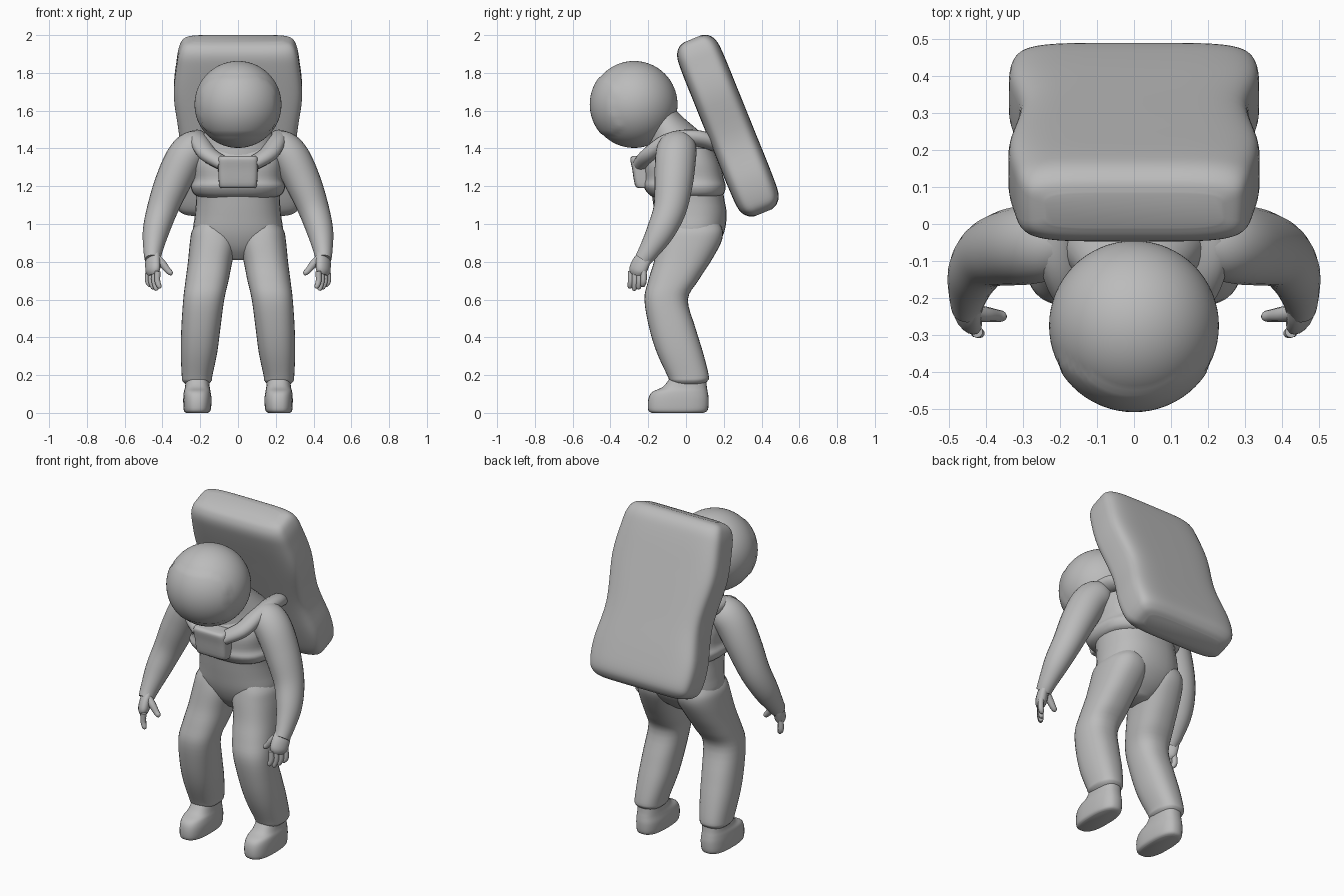
import bpy, bmesh
from math import sin, cos, pi, radians, copysign
from mathutils import Vector

old = bpy.data.objects.get("Cube")
if old:
    bpy.data.objects.remove(old, do_unlink=True)

GREY = (0.5, 0.5, 0.5, 1.0)
suit = bpy.data.materials.new("suit grey")
suit.use_nodes = True
suit.diffuse_color = GREY
suit.node_tree.nodes["Principled BSDF"].inputs["Base Color"].default_value = GREY


def finish(name, bm, mirror=False, angle=50):
    """Turn a bmesh into a smooth shaded object, optionally mirrored."""
    bmesh.ops.recalc_face_normals(bm, faces=bm.faces)
    mesh = bpy.data.meshes.new(name)
    bm.to_mesh(mesh)
    bm.free()
    mesh.materials.append(suit)
    obj = bpy.data.objects.new(name, mesh)
    bpy.context.collection.objects.link(obj)
    if mirror:
        mod = obj.modifiers.new("Mirror", "MIRROR")
        mod.use_mirror_merge = False
    bpy.ops.object.select_all(action="DESELECT")
    obj.select_set(True)
    bpy.context.view_layer.objects.active = obj
    bpy.ops.object.shade_smooth_by_angle(angle=radians(angle))
    return obj


def smooth_rows(rows, steps):
    """Catmull-Rom interpolation through rows of numbers."""
    out = []
    for i in range(len(rows) - 1):
        a, b = rows[max(i - 1, 0)], rows[i]
        c, d = rows[i + 1], rows[min(i + 2, len(rows) - 1)]
        for s in range(steps):
            t = s / steps
            out.append([q + t * (r - p + t * (2*p - 5*q + 4*r - w + t * (3*(q - r) + w - p))) / 2
                        for p, q, r, w in zip(a, b, c, d)])
    return out + [list(rows[-1])]


def skin(name, rings, mirror=False):
    """Bridge closed rings of points and cap both ends."""
    bm = bmesh.new()
    loops = [[bm.verts.new(p) for p in ring] for ring in rings]
    n = len(loops[0])
    for low, high in zip(loops, loops[1:]):
        for i in range(n):
            j = (i + 1) % n
            bm.faces.new((low[i], low[j], high[j], high[i]))
    bm.faces.new(loops[0])
    bm.faces.new(loops[-1])
    return finish(name, bm, mirror)


def loft(name, rows, power=2, segs=32, steps=4, mirror=False):
    """Rows are height, x min, x max, y min, y max of rounded sections."""
    def bend(v):
        return copysign(abs(v) ** (2 / power), v)
    rings = []
    for z, xa, xb, ya, yb in smooth_rows(rows, steps):
        ring = []
        for k in range(segs):
            t = 2 * pi * k / segs
            ring.append(((xa + xb) / 2 + (xb - xa) / 2 * bend(cos(t)),
                         (ya + yb) / 2 + (yb - ya) / 2 * bend(sin(t)), z))
        rings.append(ring)
    return skin(name, rings, mirror)


def tube(name, rows, side, segs=16, steps=5, flat=1.0, mirror=True):
    """Rows are x, y, z, radius along a path; flat thins it across side."""
    path = smooth_rows(rows, steps)
    pts = [Vector(r[:3]) for r in path]
    rings = []
    for i, row in enumerate(path):
        along = (pts[min(i + 1, len(pts) - 1)] - pts[max(i - 1, 0)]).normalized()
        u = Vector(side)
        u = (u - along * u.dot(along)).normalized()
        v = along.cross(u)
        rings.append([pts[i] + row[3] * (u * cos(t) + v * sin(t) * flat)
                      for t in (2 * pi * k / segs for k in range(segs))])
    return skin(name, rings, mirror)


# Helmet with a slightly raised visor
bm = bmesh.new()
bmesh.ops.create_uvsphere(bm, u_segments=64, v_segments=40, radius=0.23)
for v in bm.verts:
    inside = (v.co.x / 0.2) ** 4 + ((v.co.z + 0.01) / 0.15) ** 4
    if v.co.y < 0 and inside < 1:
        v.co *= 1.02
    v.co += Vector((0, -0.275, 1.633))
finish("helmet", bm)

# Neck and shoulders
loft("neck", [(1.36, -.22, .22, -.2, .13), (1.44, -.2, .2, -.2, .12),
              (1.5, -.17, .17, -.21, .06), (1.56, -.14, .14, -.22, -.01),
              (1.62, -.12, .12, -.24, -.07)])

# Torso
loft("torso", [(.81, -.06, .06, -.06, .08), (.87, -.17, .17, -.11, .15),
               (.95, -.235, .235, -.145, .2), (1.05, -.228, .228, -.165, .215),
               (1.15, -.222, .222, -.18, .2), (1.3, -.235, .235, -.2, .18),
               (1.42, -.22, .22, -.18, .13)], power=2.3)

# Vest, its chest box and shoulder straps
loft("vest", [(1.14, -.2, .2, -.17, .17), (1.16, -.235, .235, -.2, .2),
              (1.2, -.25, .25, -.225, .21), (1.24, -.235, .235, -.22, .2),
              (1.32, -.235, .235, -.22, .18), (1.4, -.22, .22, -.18, .15)],
     power=2.8)
loft("chest_box", [(1.19, -.09, .09, -.25, -.14), (1.205, -.1, .1, -.27, -.14),
                   (1.29, -.105, .105, -.285, -.14), (1.345, -.105, .105, -.295, -.14),
                   (1.36, -.095, .095, -.28, -.14)], power=6, segs=48)
tube("shoulder_strap", [(.17, .16, 1.42, .05), (.2, .08, 1.45, .055),
                        (.21, -.02, 1.455, .055), (.2, -.11, 1.43, .055),
                        (.16, -.19, 1.37, .055), (.08, -.235, 1.32, .05)],
     side=(1, 0, .4), flat=0.75)

# Backpack, waisted in the middle and tilted back
pack = loft("backpack", [(-.497, -.25, .25, -.05, .05), (-.48, -.3, .3, -.085, .085),
                         (-.43, -.33, .33, -.114, .114), (-.3, -.338, .338, -.121, .121),
                         (-.08, -.31, .31, -.121, .121), (.18, -.34, .34, -.121, .121),
                         (.36, -.325, .325, -.12, .12), (.44, -.31, .31, -.112, .112),
                         (.482, -.285, .285, -.085, .085), (.497, -.24, .24, -.05, .05)],
            power=5, segs=64, steps=5)
pack.rotation_euler.x = radians(22)
pack.location = (0, .222, 1.52)

# Legs
loft("leg", [(.15, .16, .275, -.06, .09), (.17, .14, .295, -.085, .115),
             (.2, .135, .298, -.1, .12), (.32, .11, .303, -.155, .09),
             (.45, .093, .3, -.195, .05), (.6, .073, .29, -.22, .01),
             (.7, .05, .278, -.2, .065), (.8, .03, .265, -.17, .13),
             (.9, .005, .255, -.15, .185), (.96, .01, .245, -.135, .195),
             (1.0, .03, .22, -.12, .18)], power=2.4, mirror=True)

# Boots
loft("boot", [(0, .16, .275, -.18, .09), (.015, .145, .287, -.2, .115),
              (.07, .14, .29, -.2, .12), (.11, .145, .287, -.18, .115),
              (.14, .15, .28, -.12, .11), (.2, .155, .275, -.075, .105)],
     power=2.6, mirror=True)

# Arms
tube("arm", [(.17, -.04, 1.44, .06), (.22, -.045, 1.41, .1),
             (.28, -.055, 1.35, .108), (.345, -.065, 1.22, .102),
             (.4, -.085, 1.08, .088), (.435, -.135, .96, .075),
             (.45, -.195, .86, .055), (.452, -.23, .81, .045)], side=(0, 1, 0), segs=24,
     flat=0.93)

# Hands
tube("palm", [(.45, -.21, .84, .045), (.452, -.235, .8, .052),
              (.45, -.255, .755, .052), (.448, -.262, .73, .035)],
     side=(.5, .8, 0), flat=0.6)
for i, finger in enumerate(("index", "middle", "ring", "little")):
    s = i / 3
    x, y = .425 + .05 * s, -.292 + .068 * s
    drop = .645 + .035 * abs(s - .4)
    tube(finger + "_finger", [(x, y, .75, .016), (x + .002, y, .7, .016),
                              (x - .008, y - .004, drop + .01, .013),
                              (x - .01, y - .004, drop, .006)], side=(0, 1, 0), segs=10)
tube("thumb", [(.43, -.24, .82, .022), (.4, -.245, .79, .021),
               (.372, -.248, .755, .017), (.355, -.25, .74, .014),
               (.347, -.25, .735, .006)], side=(0, 1, 0), segs=10)
